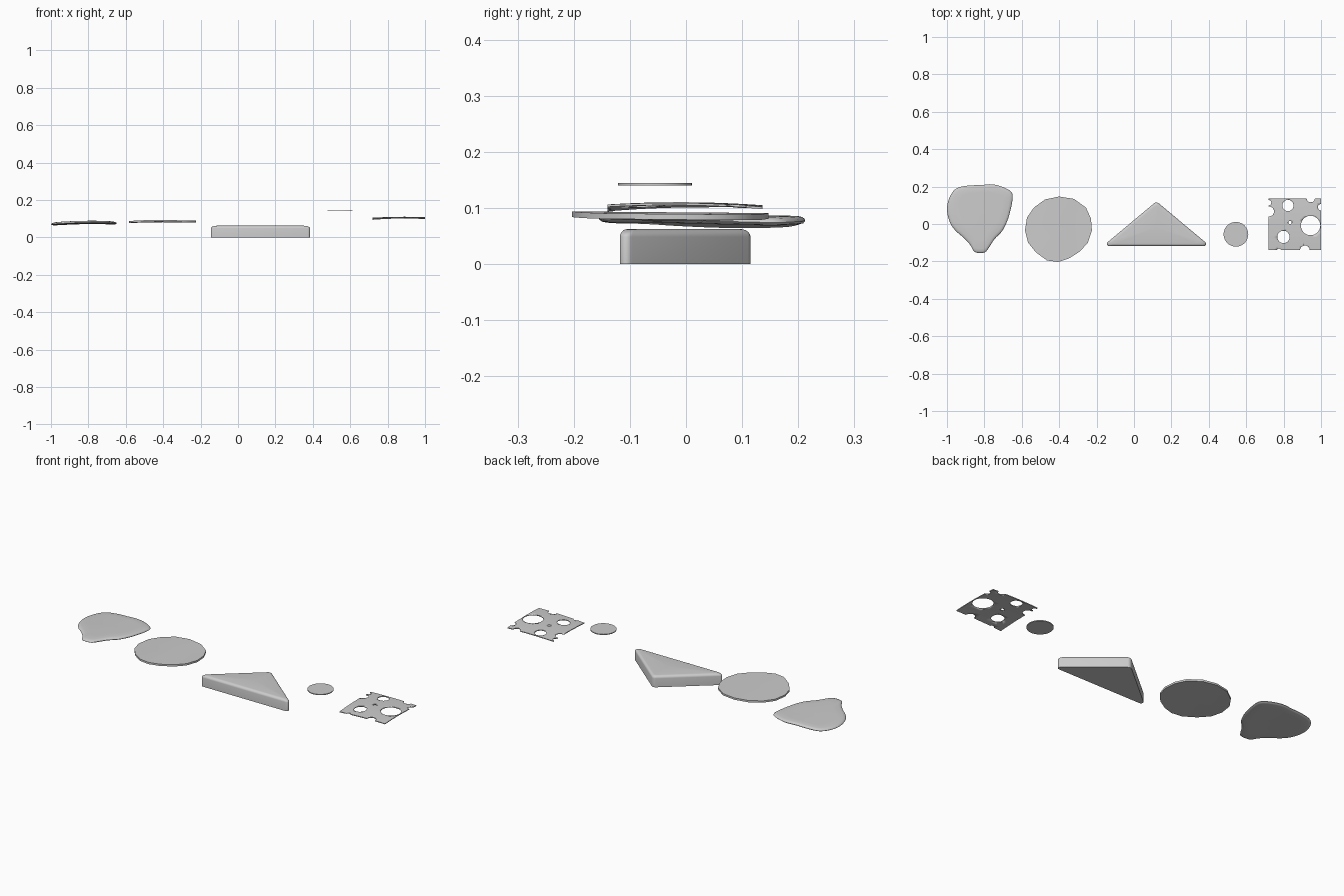
import bpy, bmesh, math
from mathutils import Vector, Matrix

if "Cube" in bpy.data.objects:
    bpy.data.objects.remove(bpy.data.objects["Cube"])


def finish(bm, name, angle=40):
    bmesh.ops.recalc_face_normals(bm, faces=bm.faces)
    me = bpy.data.meshes.new(name)
    bm.to_mesh(me)
    bm.free()
    ob = bpy.data.objects.new(name, me)
    bpy.context.collection.objects.link(ob)
    bpy.ops.object.select_all(action='DESELECT')
    bpy.context.view_layer.objects.active = ob
    ob.select_set(True)
    bpy.ops.object.shade_smooth_by_angle(angle=math.radians(angle))
    return ob


def slab(name, outline, centre, profile, zmid, angle=40):
    """Closed slice: the outline scaled to each (scale, z offset) of the profile."""
    bm = bmesh.new()
    c = Vector(centre)
    rings = []
    for s, dz in profile:
        ring = []
        for p in outline:
            q = c + (Vector(p) - c) * s
            ring.append(bm.verts.new((q.x, q.y, zmid(q.x, q.y) + dz)))
        rings.append(ring)
    n = len(outline)
    for a, b in zip(rings, rings[1:]):
        for i in range(n):
            bm.faces.new((a[i], a[(i + 1) % n], b[(i + 1) % n], b[i]))
    for ring, dz in ((rings[0], profile[0][1]), (rings[-1], profile[-1][1])):
        v = bm.verts.new((c.x, c.y, zmid(c.x, c.y) + dz))
        for i in range(n):
            bm.faces.new((ring[i], ring[(i + 1) % n], v))
    return finish(bm, name, angle)


def smooth_loop(pts, k=4):
    """Closed Catmull-Rom curve through the points."""
    P = [Vector(p) for p in pts]
    out = []
    for i in range(len(P)):
        a, b, c, d = (P[(i + j) % len(P)] for j in (-1, 0, 1, 2))
        for s in range(k):
            t = s / k
            out.append(0.5 * (2 * b + (c - a) * t + (2 * a - 5 * b + 4 * c - d) * t * t
                              + (3 * b - a - 3 * c + d) * t ** 3))
    return out


def circle(cx, cy, r, n):
    return [(cx + r * math.cos(2 * math.pi * i / n), cy + r * math.sin(2 * math.pi * i / n))
            for i in range(n)]


# Meat slice: soft, rounded, gently arched
meat = smooth_loop([(-1.0, .08), (-.985, .145), (-.95, .19), (-.89, .205), (-.82, .208),
                    (-.755, .212), (-.69, .193), (-.652, .165), (-.651, .12), (-.664, .06),
                    (-.678, .015), (-.705, -.038), (-.745, -.08), (-.775, -.125),
                    (-.795, -.15), (-.825, -.155), (-.855, -.147), (-.877, -.11),
                    (-.915, -.07), (-.955, -.035), (-.985, .01)])
slab("meat_slice", meat, (-.82, .07),
     [(.35, -.007), (.7, -.007), (.92, -.007), (.975, -.005), (1, -.001), (.99, .003),
      (.96, .006), (.9, .008), (.7, .008), (.35, .008)],
     lambda x, y: .081 - .2 * (x + .78) ** 2 - .015 * max(y, 0), 50)

# Round slice: uneven polygon outline, sharp rim, wavy
round_outline = [(-.40, .147), (-.476, .131), (-.535, .088), (-.572, .035), (-.583, -.035),
                 (-.567, -.099), (-.524, -.152), (-.465, -.195), (-.406, -.203), (-.348, -.184),
                 (-.289, -.147), (-.246, -.099), (-.225, -.035), (-.23, .029), (-.257, .088),
                 (-.321, .134)]
slab("round_slice", round_outline, (-.405, -.03),
     [(.35, -.005), (.7, -.005), (1, -.005), (1, .005), (.7, .005), (.35, .005)],
     lambda x, y: .0865 - .1 * (x + .4) ** 2 - .008 * y + .001 * math.sin(25 * x))

# Bread: rounded triangle with softened top edge, scaled about its incentre
bread = []
for cx, cy, r, a0, a1 in ((.373, -.106, .012, -90, 51), (.12, .095, .02, 51, 129),
                          (-.133, -.106, .012, 129, 270)):
    for i in range(7):
        a = math.radians(a0 + (a1 - a0) * i / 6)
        bread.append((cx + r * math.cos(a), cy + r * math.sin(a)))
arc = [(1 - .014 * (1 - math.cos(t)) / .1, .0485 + .014 * math.sin(t))
       for t in (math.pi / 2 * i / 5 for i in range(6))]
slab("bread_triangle", bread, (.12, -.018), [(1, 0)] + arc, lambda x, y: 0)

# Small round slice
slab("small_slice", circle(.545, -.055, .066, 32), (.545, -.055),
     [(1, -.0022), (1, .0022)], lambda x, y: .1425)

# Cheese: gridded plate, holes and edge notches cut, then bent
bm = bmesh.new()
bmesh.ops.create_grid(bm, x_segments=12, y_segments=12, size=.5,
                      matrix=Matrix.Translation((.86, -.002, -.002)) @ Matrix.Diagonal((.28, .276, 1, 1)))
ext = bmesh.ops.extrude_face_region(bm, geom=bm.faces[:], use_keep_orig=True)
bmesh.ops.translate(bm, vec=(0, 0, .004), verts=[v for v in ext["geom"] if isinstance(v, bmesh.types.BMVert)])
cheese = finish(bm, "cheese_slice")

bm = bmesh.new()
for x, y, r in ((.944, -.008, .052), (.823, .099, .03), (.799, -.069, .033), (.834, .008, .009),
                (.723, .067, .026), (.72, .114, .014), (.945, .138, .022), (.914, -.141, .026),
                (1.0, .09, .017), (.775, -.146, .014)):
    bmesh.ops.create_cone(bm, cap_ends=True, segments=28, radius1=r, radius2=r, depth=.1,
                          matrix=Matrix.Translation((x, y, 0)))
cutter = finish(bm, "hole_cutter")
cutter.hide_render = True
mod = cheese.modifiers.new("holes", 'BOOLEAN')
mod.operation = 'DIFFERENCE'
mod.object = cutter
mod.solver = 'EXACT'
bpy.context.view_layer.update()
dg = bpy.context.evaluated_depsgraph_get()
cut = bpy.data.meshes.new_from_object(cheese.evaluated_get(dg))
cheese.modifiers.clear()
cheese.data = cut
bpy.data.objects.remove(cutter)
for v in cut.vertices:
    u, w = (v.co.x - .86) / .14, (v.co.y + .002) / .138
    v.co.z += .108 - .003 * u * u - .005 * w * w + .002 * u - .002 * u * w
